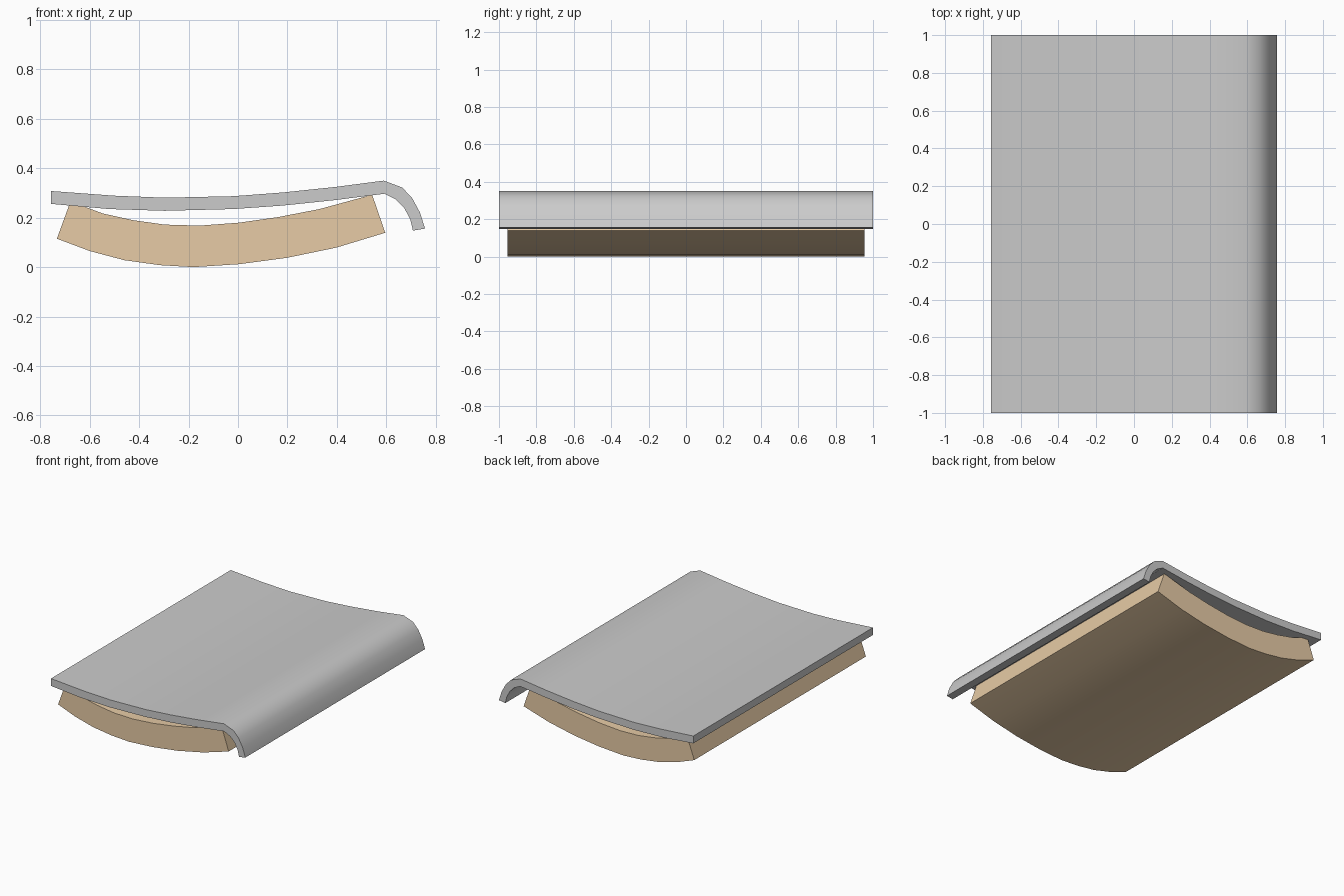
import bpy, bmesh, math

if "Cube" in bpy.data.objects:
    bpy.data.objects.remove(bpy.data.objects["Cube"])


def extrude_profile(name, upper, lower, half_y):
    """Close an upper and lower edge line into a section and extrude it along y."""
    bm = bmesh.new()
    section = upper + lower[::-1]
    verts = [bm.verts.new((x, -half_y, z)) for x, z in section]
    face = bm.faces.new(verts)
    out = bmesh.ops.extrude_face_region(bm, geom=[face])
    for v in out["geom"]:
        if isinstance(v, bmesh.types.BMVert):
            v.co.y = half_y
    bmesh.ops.recalc_face_normals(bm, faces=bm.faces)
    mesh = bpy.data.meshes.new(name)
    bm.to_mesh(mesh)
    bm.free()
    obj = bpy.data.objects.new(name, mesh)
    bpy.context.collection.objects.link(obj)
    bpy.ops.object.select_all(action='DESELECT')
    obj.select_set(True)
    bpy.context.view_layer.objects.active = obj
    bpy.ops.object.shade_smooth_by_angle(angle=math.radians(32))
    return obj


# Curved grey sheet with a rolled-down lip on the right
sheet_top = [(-0.757, 0.308), (-0.5, 0.289), (-0.297, 0.281), (-0.02, 0.287),
             (0.18, 0.302), (0.39, 0.324), (0.59, 0.35), (0.665, 0.322),
             (0.705, 0.279), (0.737, 0.22), (0.757, 0.156)]
sheet_under = [(-0.757, 0.256), (-0.52, 0.235), (-0.297, 0.228), (-0.02, 0.235),
               (0.18, 0.249), (0.39, 0.271), (0.592, 0.297), (0.64, 0.273),
               (0.673, 0.239), (0.697, 0.194), (0.708, 0.148)]
extrude_profile("curved_sheet", sheet_top, sheet_under, 1.0)

# Bent wooden block below the sheet
block_top = [(-0.678, 0.266), (-0.547, 0.217), (-0.425, 0.19), (-0.297, 0.172),
             (-0.155, 0.168), (0.006, 0.18), (0.165, 0.203), (0.33, 0.235),
             (0.543, 0.293)]
block_under = [(-0.733, 0.115), (-0.6, 0.065), (-0.46, 0.028), (-0.317, 0.008),
               (-0.18, 0.0), (0.006, 0.012), (0.2, 0.038), (0.398, 0.079),
               (0.596, 0.139)]
block = extrude_profile("wooden_block", block_top, block_under, 0.955)
wood = bpy.data.materials.new("wood")
wood.diffuse_color = (0.8, 0.6, 0.38, 1)
wood.use_nodes = True
wood.node_tree.nodes["Principled BSDF"].inputs["Base Color"].default_value = wood.diffuse_color
block.data.materials.append(wood)
